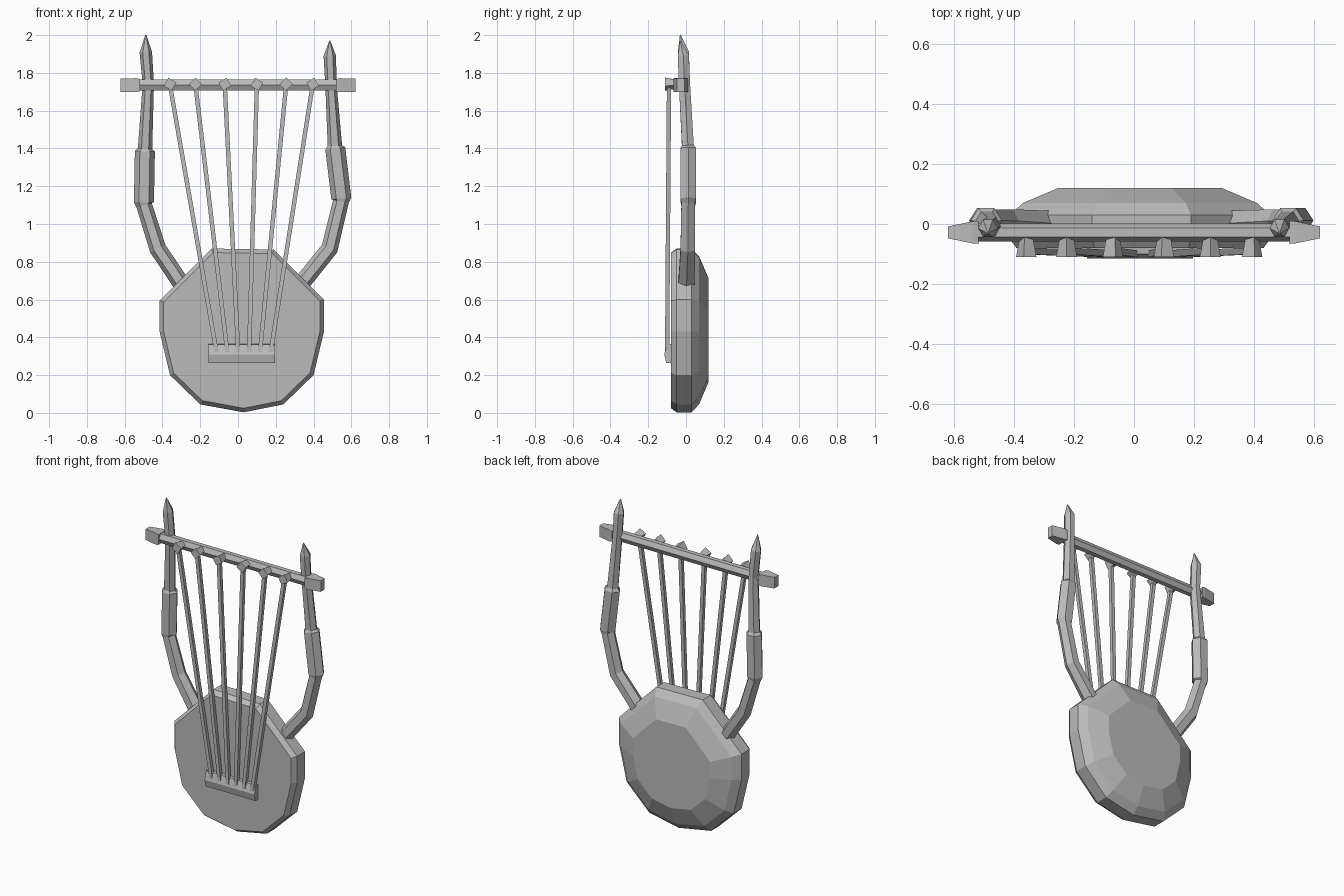
import bpy, bmesh, math
from mathutils import Vector

default_cube = bpy.data.objects.get("Cube")
if default_cube:
    bpy.data.objects.remove(default_cube, do_unlink=True)

grey = bpy.data.materials.new("plain_grey")
grey.use_nodes = True
grey.diffuse_color = (0.5, 0.5, 0.5, 1)
shader = next(n for n in grey.node_tree.nodes if n.type == 'BSDF_PRINCIPLED')
shader.inputs["Base Color"].default_value = (0.5, 0.5, 0.5, 1)
shader.inputs["Roughness"].default_value = 0.8


def loft(name, rings):
    """Skin a list of equal-length point rings and cap both ends."""
    bm = bmesh.new()
    loops = [[bm.verts.new(p) for p in ring] for ring in rings]
    count = len(loops[0])
    for a, b in zip(loops, loops[1:]):
        for i in range(count):
            j = (i + 1) % count
            bm.faces.new((a[i], a[j], b[j], b[i]))
    bm.faces.new(loops[0])
    bm.faces.new(loops[-1])
    bmesh.ops.recalc_face_normals(bm, faces=bm.faces)
    mesh = bpy.data.meshes.new(name)
    bm.to_mesh(mesh)
    bm.free()
    mesh.materials.append(grey)
    obj = bpy.data.objects.new(name, mesh)
    bpy.context.collection.objects.link(obj)
    return obj


def sweep(name, path, sizes, sides, spin=0.0, side=Vector((0, 1, 0))):
    """Run a polygon section along a path; sizes are half-widths (across, deep)."""
    path = [Vector(p) for p in path]
    rings = []
    for i, (p, (w, d)) in enumerate(zip(path, sizes)):
        tangent = (path[min(i + 1, len(path) - 1)] - path[max(i - 1, 0)]).normalized()
        across = tangent.cross(side).normalized()
        deep = across.cross(tangent)
        angles = [spin + math.tau * k / sides for k in range(sides)]
        rings.append([p + across * w * math.cos(a) + deep * d * math.sin(a) for a in angles])
    return loft(name, rings)


# Sound box: uneven eleven-sided outline with a flat front and a faceted back
outline = [(-.14, .87), (.19, .865), (.455, .6), (.455, .43), (.4, .2), (.24, .045),
           (.03, .003), (-.2, .045), (-.36, .2), (-.415, .43), (-.415, .595)]
cx, cz = 0.02, 0.44
loft("sound_box", [[(cx + (x - cx) * s, y, cz + (z - cz) * s) for x, z in outline]
                   for y, s in [(-.08, .95), (-.05, 1), (.03, 1), (.07, .9), (.12, .63)]])

# Curved arms with a thick sleeve and a pointed tip
arm_sizes = [(.045, .05), (.045, .045), (.042, .042), (.053, .047), (.053, .047),
             (.038, .036), (.03, .034), (.033, .034), (.003, .003)]
depths = [0, .01, .012, .012, .012, .01, -.008, -.014, -.03]
right_path = [(-.27, .64), (-.425, .87), (-.497, 1.1), (-.498, 1.115), (-.493, 1.385),
              (-.492, 1.4), (-.475, 1.74), (-.488, 1.91), (-.488, 2)]
left_path = [(.3, .64), (.485, .87), (.545, 1.12), (.547, 1.135), (.515, 1.4),
             (.513, 1.415), (.492, 1.74), (.486, 1.89), (.486, 1.97)]
for name, path in (("right_arm", right_path), ("left_arm", left_path)):
    sweep(name, [(x, y, z) for (x, z), y in zip(path, depths)], arm_sizes, 6)

# Crossbar and its flared end caps
bar_y, bar_z = -0.028, 1.735
sweep("crossbar", [(-.53, bar_y, bar_z), (.53, bar_y, bar_z)], [(.034, .03)] * 2, 6, math.pi / 6)
for name, s in (("right_end_cap", -1), ("left_end_cap", 1)):
    sweep(name, [(s * x, bar_y, bar_z) for x in (.52, .54, .622)],
          [(.046, .054), (.052, .052), (.05, .028)], 4, math.pi / 4)

# Bridge on the front face
profile = [(-.075, .265), (-.105, .265), (-.115, .31), (-.1, .362), (-.075, .365)]
loft("bridge", [[(x, y, z) for y, z in profile] for x in (-.157, .197)])

# Tuning pegs and strings fanning out from the bridge
tops = [-.36, -.225, -.07, .1, .255, .395]
for i, x in enumerate(tops):
    low = -.11 + i * .056
    sweep(f"string_{i + 1}", [(low, -.1, .3), (x, -.09, 1.735)], [(.016, .016)] * 2, 4, math.pi / 4)
    sweep(f"peg_{i + 1}", [(x, -.04, bar_z + .005), (x, -.11, bar_z + .005)],
          [(.022, .022), (.035, .035)], 4, .25 * (i % 3 - 1), Vector((0, 0, 1)))
